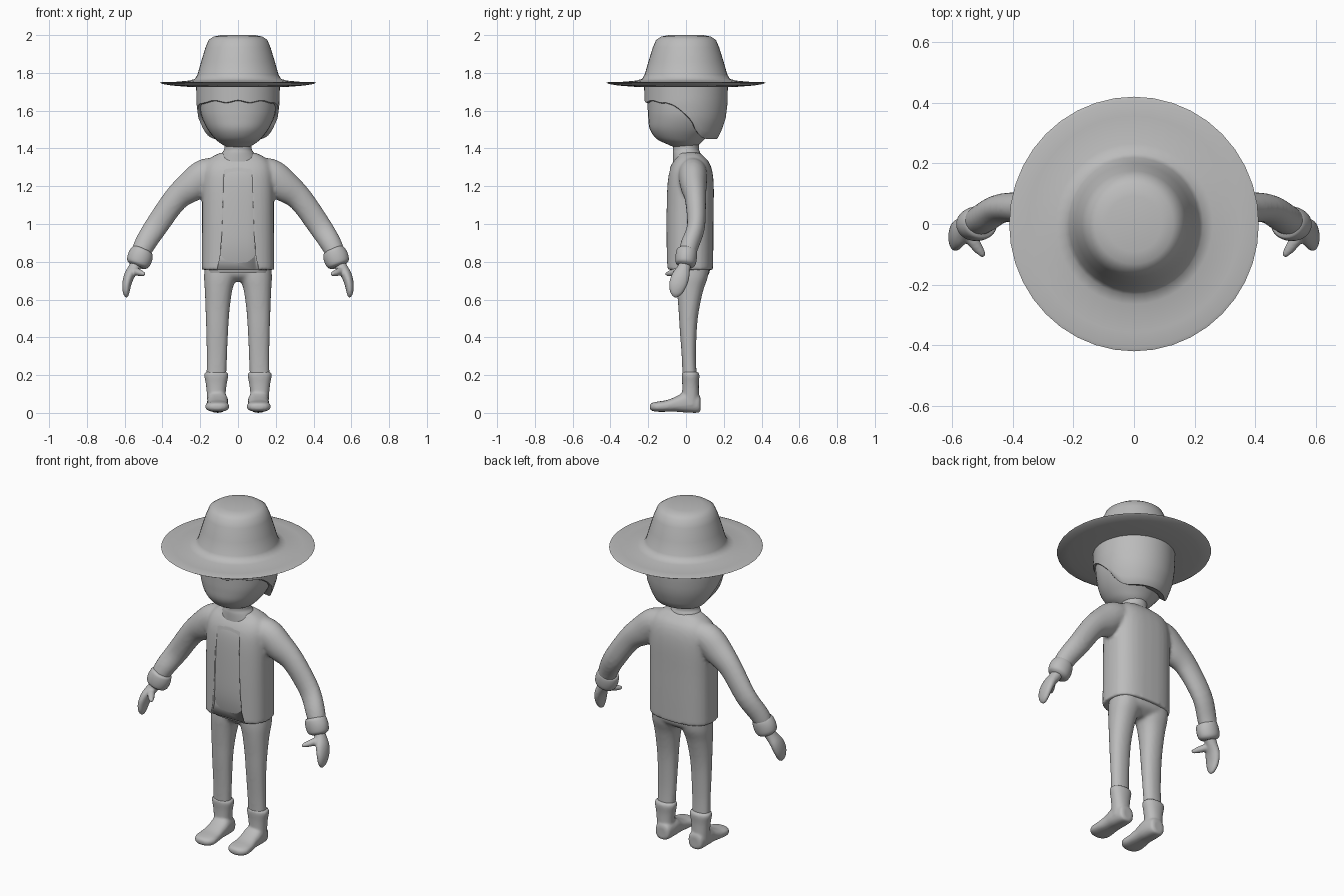
import bpy, bmesh, math
from mathutils import Vector

grey = bpy.data.materials.new("plain grey")
grey.diffuse_color = (0.5, 0.5, 0.5, 1)
X, Y, Z = Vector((1, 0, 0)), Vector((0, 1, 0)), Vector((0, 0, 1))


def lerp(table, t):
    for (a, va), (b, vb) in zip(table, table[1:]):
        if t <= b:
            return va + (vb - va) * max(0, t - a) / (b - a)
    return table[-1][1]


def smooth_rows(rows, k):
    """Catmull-Rom interpolation of cross-section rows."""
    out = []
    for i in range(len(rows) - 1):
        p = [rows[max(0, i - 1)], rows[i], rows[i + 1], rows[min(len(rows) - 1, i + 2)]]
        for s in range(k):
            t = s / k
            out.append([0.5 * (2 * b + (c - a) * t + (2 * a - 5 * b + 4 * c - d) * t * t
                        + (3 * b - a - 3 * c + d) * t ** 3) for a, b, c, d in zip(*p)])
    return out + [list(rows[-1])]


def skin(bm, rings):
    for r, q in zip(rings, rings[1:]):
        for j in range(len(r)):
            k = (j + 1) % len(r)
            bm.faces.new((r[j], r[k], q[k], q[j]))
    bm.faces.new(rings[0])
    bm.faces.new(rings[-1])


def loft(bm, rows, ref, axis=None, power=2.0, side=1, steps=4, seg=32):
    """Rows are x, y, z, radius along ref, radius across it."""
    rows = smooth_rows(rows, steps)
    pts = [Vector(r[:3]) for r in rows]
    rings = []
    for i, r in enumerate(rows):
        t = axis or (pts[min(i + 1, len(pts) - 1)] - pts[max(i - 1, 0)]).normalized()
        u = (ref - t * ref.dot(t)).normalized()
        v = t.cross(u)
        ring = []
        for j in range(seg):
            a = 2 * math.pi * j / seg
            c, s = math.cos(a), math.sin(a)
            c = math.copysign(abs(c) ** (2 / power), c)
            s = math.copysign(abs(s) ** (2 / power), s)
            p = pts[i] + u * c * max(r[3], .001) + v * s * max(r[4], .001)
            ring.append(bm.verts.new((p.x * side, p.y, p.z)))
        rings.append(ring)
    skin(bm, rings)


def finish(bm, name, voxel=0, relax=0):
    bmesh.ops.recalc_face_normals(bm, faces=bm.faces)
    me = bpy.data.meshes.new(name)
    bm.to_mesh(me)
    bm.free()
    ob = bpy.data.objects.new(name, me)
    bpy.context.collection.objects.link(ob)
    me.materials.append(grey)
    if voxel:
        m = ob.modifiers.new("blend", 'REMESH')
        m.mode, m.voxel_size, m.use_smooth_shade = 'VOXEL', voxel, True
        m = ob.modifiers.new("relax", 'SMOOTH')
        m.factor, m.iterations = 0.5, relax
    else:
        bpy.ops.object.select_all(action='DESELECT')
        ob.select_set(True)
        bpy.context.view_layer.objects.active = ob
        bpy.ops.object.shade_smooth_by_angle(angle=math.radians(50))
    return ob


# Hat: turned crown and thin wide brim
bm = bmesh.new()
prof = [(0, 2.0), (.09, 2.0), (.13, 1.992), (.155, 1.975), (.172, 1.935), (.195, 1.86),
        (.215, 1.79), (.228, 1.768), (.26, 1.759), (.35, 1.751), (.40, 1.752), (.412, 1.748),
        (.40, 1.741), (.35, 1.733), (.25, 1.725), (.20, 1.725)]
loft(bm, [(0, 0, z, r, r * 1.02) for r, z in prof], X, Z, steps=1, seg=40)
finish(bm, "hat")

# Head
bm = bmesh.new()
head = [(1.405, -.06, .05, .055), (1.425, -.105, .075, .09), (1.45, -.155, .10, .12),
        (1.50, -.191, .15, .16), (1.56, -.20, .18, .19), (1.62, -.203, .195, .203),
        (1.72, -.205, .20, .207), (1.77, -.20, .20, .20)]
loft(bm, [(0, (f + b) / 2, z, w, (b - f) / 2) for z, f, b, w in head], X, Z, 2.1)
finish(bm, "head")

# Neck
bm = bmesh.new()
loft(bm, [(0, .01, 1.33, .11, .08), (0, .003, 1.375, .085, .073), (0, 0, 1.40, .072, .068),
          (0, 0, 1.45, .075, .075)], X, Z)
finish(bm, "neck")

# Hair: cap with a fringe line that drops towards the back
edge = [(-.22, 1.65), (-.12, 1.647), (-.07, 1.632), (-.03, 1.605), (.03, 1.55), (.06, 1.50),
        (.10, 1.465), (.14, 1.455), (.22, 1.455)]
radius = [(1.455, .168), (1.47, .178), (1.50, .19), (1.56, .21), (1.64, .22), (1.77, .222)]
bm = bmesh.new()
rings = []
for i in range(12):
    ring = []
    for j in range(72):
        a = 2 * math.pi * j / 72
        x, y = math.cos(a), math.sin(a)
        low = lerp(edge, y * .22)
        if y < -.5:
            low += .006 * math.cos(x * 11)
        if i < 10:
            z = 1.77 + (low - 1.77) * i / 9
            r = lerp(radius, z)
        else:
            z = low - .004 if i == 10 else low + .01
            r = lerp(radius, low) * (.97 if i == 10 else .8)
        ring.append(bm.verts.new((x * r, y * r, z)))
    rings.append(ring)
skin(bm, rings)
finish(bm, "hair")

# Jacket: torso and sleeves blended together
bm = bmesh.new()
loft(bm, [(0, .017, .757, .192, .126), (0, .018, .9, .191, .127), (0, .019, 1.05, .19, .127),
          (0, .022, 1.2, .19, .125), (0, .024, 1.28, .185, .115), (0, .026, 1.33, .165, .094),
          (0, .024, 1.36, .13, .068), (0, .015, 1.378, .09, .06)], X, Z, 2.7)
for s in (1, -1):
    loft(bm, [(.07, .035, 1.275, .07, .07), (.165, .036, 1.262, .076, .086),
              (.24, .04, 1.205, .07, .085), (.329, .05, 1.133, .056, .067),
              (.433, .053, .988, .048, .062), (.495, .02, .89, .049, .056),
              (.525, 0, .82, .045, .048)], Y, side=s)
jacket = finish(bm, "jacket", .01, 5)

# Cutter for the open jacket front
bm = bmesh.new()
outline = [(-.07, 1.42), (.07, 1.42), (.085, .95), (.095, .82), (.125, .70),
           (-.125, .70), (-.095, .82), (-.085, .95)]
skin(bm, [[bm.verts.new((x, y, z)) for x, z in outline] for y in (-.3, -.085)])
cutter = finish(bm, "opening_cutter")
cutter.hide_render = True
cutter.display_type = 'WIRE'
cutter.hide_set(True)
cut = jacket.modifiers.new("front opening", 'BOOLEAN')
cut.operation, cut.solver, cut.object = 'DIFFERENCE', 'EXACT', cutter

# Shirt showing in the opening
bm = bmesh.new()
loft(bm, [(0, .02, .74, .165, .088), (0, .018, .80, .165, .105), (0, .018, .9, .165, .119),
          (0, .019, 1.05, .165, .121), (0, .022, 1.2, .165, .119), (0, .025, 1.28, .16, .11),
          (0, .026, 1.33, .14, .088), (0, .02, 1.365, .10, .062)], X, Z, 2.7)
finish(bm, "shirt")

# Trousers: hips and legs blended together
bm = bmesh.new()
loft(bm, [(0, .03, .695, .08, .04), (0, .035, .725, .165, .08), (0, .038, .76, .178, .09),
          (0, .038, .82, .175, .09)], X, Z, 2.5)
for s in (1, -1):
    loft(bm, [(.115, .02, .18, .053, .038), (.112, .015, .3, .054, .038),
              (.110, .012, .45, .059, .046), (.108, .015, .55, .064, .055),
              (.103, .022, .65, .073, .070), (.095, .032, .72, .085, .084),
              (.09, .038, .79, .085, .086)], X, Z, 2.2, s)
finish(bm, "trousers", .01, 5)

# Boots: shaft and foot blended together
bm = bmesh.new()
for s in (1, -1):
    loft(bm, [(.112, .022, .04, .05, .05), (.115, .024, .10, .050, .045),
              (.115, .024, .15, .055, .044), (.115, .024, .20, .064, .047),
              (.115, .022, .217, .056, .041)], X, Z, 2.2, s)
    loft(bm, [(.108, .077, .045, .025, .03), (.108, .066, .049, .045, .048),
              (.108, 0, .057, .055, .055), (.108, -.05, .047, .055, .041),
              (.110, -.10, .037, .060, .031), (.110, -.15, .033, .063, .027),
              (.110, -.18, .032, .046, .021), (.110, -.192, .032, .02, .01)],
         X, Y, 2.5, s)
finish(bm, "boots", .007, 4)

# Rolled sleeve cuffs
bm = bmesh.new()
for s in (1, -1):
    loft(bm, [(.503, .006, .868, .043, .043), (.507, .005, .858, .054, .058),
              (.518, .001, .825, .057, .066), (.530, -.002, .79, .052, .060),
              (.535, -.004, .776, .035, .040)], Y, side=s)
finish(bm, "cuffs")

# Mitten hands with thumbs
bm = bmesh.new()
for s in (1, -1):
    loft(bm, [(.53, -.002, .80, .032, .032), (.552, -.012, .765, .035, .030),
              (.576, -.028, .725, .047, .028), (.589, -.043, .68, .047, .024),
              (.592, -.052, .64, .035, .018), (.590, -.056, .618, .018, .010),
              (.589, -.057, .611, .005, .003)], Y, side=s)
    loft(bm, [(.565, -.012, .752, .022, .02), (.54, -.045, .748, .021, .021),
              (.515, -.08, .740, .016, .017), (.498, -.102, .735, .010, .010),
              (.494, -.107, .734, .003, .003)], Z, side=s)
finish(bm, "hands", .006, 3)
